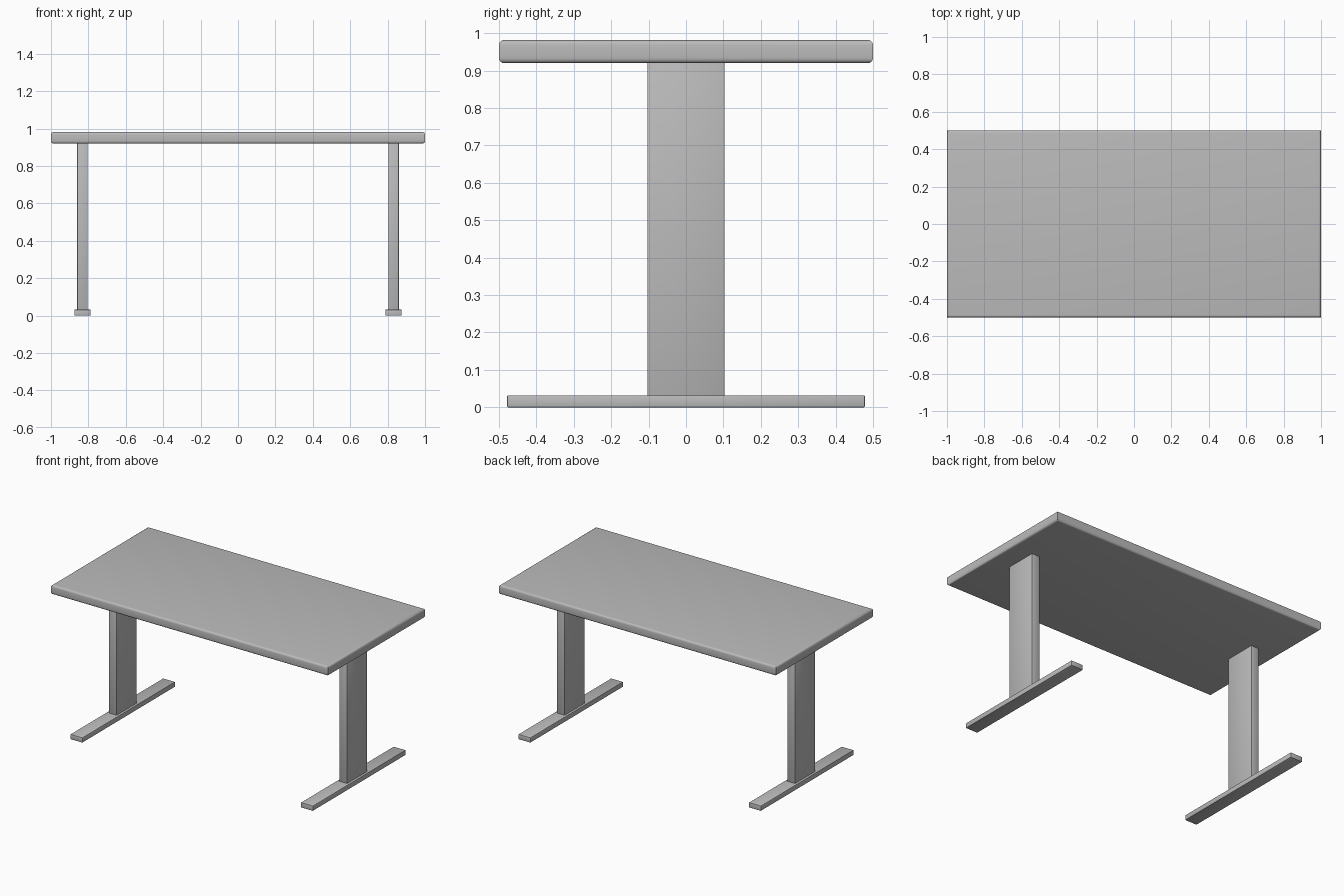
import bpy, bmesh

cube = bpy.data.objects.get("Cube")
if cube:
    bpy.data.objects.remove(cube, do_unlink=True)

# Single flat colour
grey = bpy.data.materials.new("mid_grey")
grey.use_nodes = True
GREY = (0.5, 0.5, 0.5, 1)
grey.diffuse_color = GREY
grey.node_tree.nodes["Principled BSDF"].inputs["Base Color"].default_value = GREY


def box(name, low, high, radius, segments, keep_corners=False):
    """Box between two corners, with rounded edges."""
    bm = bmesh.new()
    bmesh.ops.create_cube(bm, size=1)
    for v in bm.verts:
        v.co = [h if c > 0 else l for c, l, h in zip(v.co, low, high)]
    # Optionally leave the vertical corner edges square
    edges = [e for e in bm.edges
             if not (keep_corners and abs(e.verts[0].co.z - e.verts[1].co.z) > 0.01)]
    bmesh.ops.bevel(bm, geom=edges, offset=radius, segments=segments,
                    profile=0.5, affect='EDGES')
    mesh = bpy.data.meshes.new(name)
    bm.to_mesh(mesh)
    bm.free()
    mesh.materials.append(grey)
    obj = bpy.data.objects.new(name, mesh)
    bpy.context.collection.objects.link(obj)
    bpy.ops.object.select_all(action='DESELECT')
    obj.select_set(True)
    bpy.context.view_layer.objects.active = obj
    bpy.ops.object.shade_smooth_by_angle()
    return obj


# Tabletop with rounded upper and lower rims
box("tabletop", (-1, -0.5, 0.92), (1, 0.5, 0.982), 0.014, 4, keep_corners=True)

# Flat column legs on long floor bars
for side, s in (("left", 1), ("right", -1)):
    x = s * 0.832
    box(side + "_leg", (x - 0.028, -0.103, 0.03), (x + 0.028, 0.103, 0.922), 0.002, 2)
    box(side + "_foot", (x - 0.043, -0.478, 0), (x + 0.043, 0.478, 0.032), 0.002, 2)
